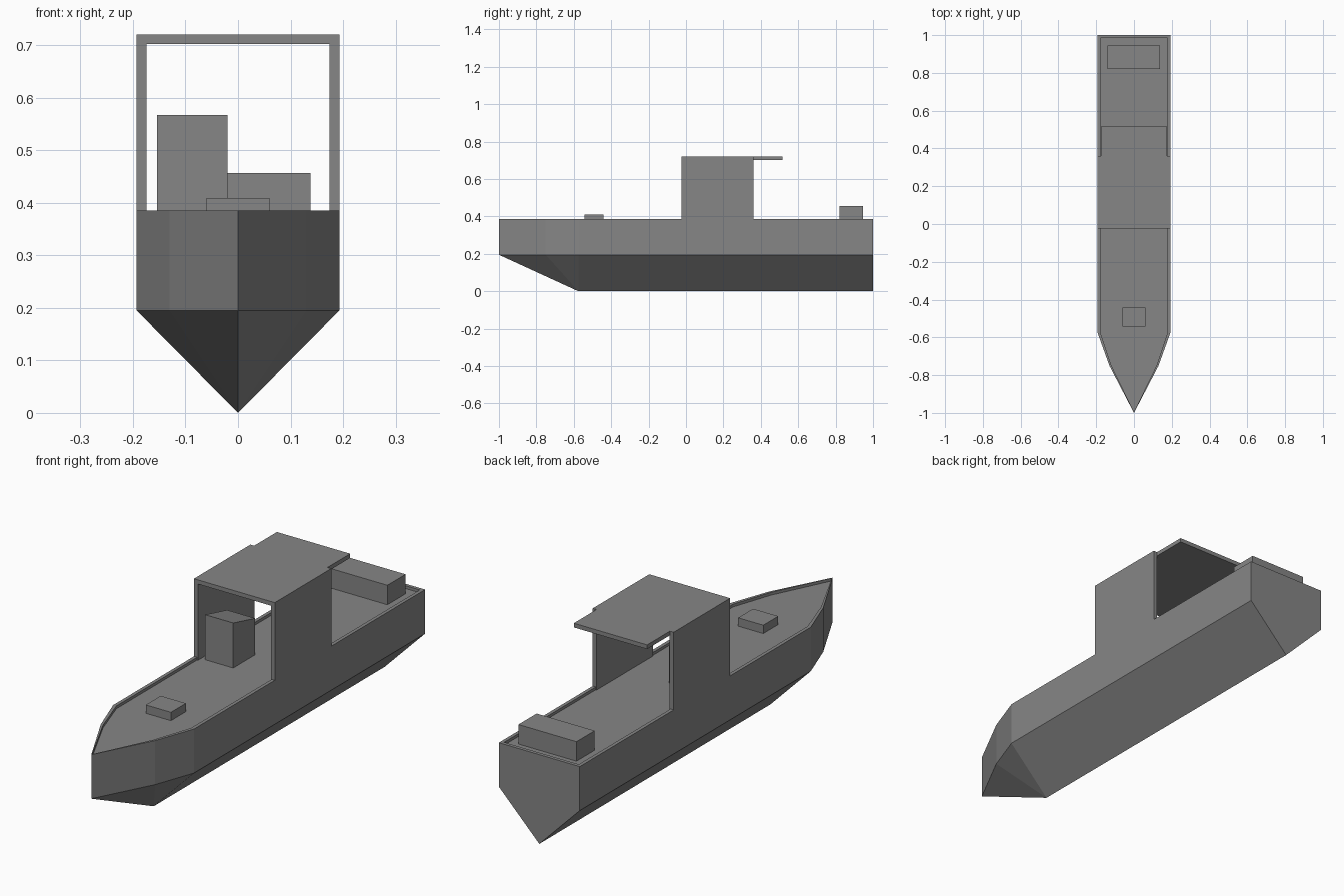
import bpy, bmesh

if "Cube" in bpy.data.objects:
    bpy.data.objects.remove(bpy.data.objects["Cube"])

DECK, RIM, CHINE, ROOF = 0.373, 0.385, 0.195, 0.72

paint = bpy.data.materials.new("dark_grey")
paint.diffuse_color = (0.24, 0.24, 0.24, 1)
paint.use_nodes = True
paint.node_tree.nodes["Principled BSDF"].inputs["Base Color"].default_value = paint.diffuse_color


def finish(name, bm):
    bmesh.ops.recalc_face_normals(bm, faces=bm.faces)
    mesh = bpy.data.meshes.new(name)
    bm.to_mesh(mesh)
    bm.free()
    mesh.materials.append(paint)
    obj = bpy.data.objects.new(name, mesh)
    bpy.context.collection.objects.link(obj)
    return obj


def prism(name, lower, upper):
    """Solid joining two matching rings of points."""
    bm = bmesh.new()
    a = [bm.verts.new(p) for p in lower]
    b = [bm.verts.new(p) for p in upper]
    n = len(a)
    bm.faces.new(a)
    bm.faces.new(b)
    for i in range(n):
        j = (i + 1) % n
        bm.faces.new((a[i], a[j], b[j], b[i]))
    return finish(name, bm)


def box(name, x0, x1, y0, y1, z0, z1, back_z=None):
    back_z = z1 if back_z is None else back_z
    plan = [(x0, y0), (x1, y0), (x1, y1), (x0, y1)]
    tops = [z1, z1, back_z, back_z]
    return prism(name, [(x, y, z0) for x, y in plan],
                 [(x, y, z) for (x, y), z in zip(plan, tops)])


def ring(bm, half, z):
    """Closed plan ring from the bow point and its starboard side."""
    pts = half + [(-x, y) for x, y in reversed(half[1:])]
    return [bm.verts.new((x, y, z)) for x, y in pts]


# Hull with recessed deck, thin bulwark and V-shaped bottom
outer = [(0, -1), (0.13, -0.75), (0.193, -0.575), (0.193, 1)]
inner = [(0, -0.994), (0.119, -0.75), (0.178, -0.575), (0.178, 0.985)]
bm = bmesh.new()
rings = [ring(bm, inner, DECK), ring(bm, inner, RIM),
         ring(bm, outer, RIM), ring(bm, outer, CHINE)]
bm.faces.new(rings[0])
for r, s in zip(rings, rings[1:]):
    for i in range(len(r)):
        j = (i + 1) % len(r)
        bm.faces.new((r[i], r[j], s[j], s[i]))
c = rings[-1]
fore = bm.verts.new((0, -0.575, 0))
aft = bm.verts.new((0, 1, 0))
for i, j in ((0, 1), (1, 2), (5, 6), (6, 0)):
    bm.faces.new((c[i], c[j], fore))
bm.faces.new((c[2], c[3], aft, fore))
bm.faces.new((c[4], c[5], fore, aft))
bm.faces.new((c[3], c[4], aft))
finish("hull", bm)

# Wheelhouse: an arch open at the front and back
arch = [(-0.193, DECK), (-0.193, ROOF), (0.193, ROOF), (0.193, DECK),
        (0.174, DECK), (0.174, 0.702), (-0.174, 0.702), (-0.174, DECK)]
prism("wheelhouse", [(x, -0.025, z) for x, z in arch],
      [(x, 0.36, z) for x, z in arch])
box("roof_overhang", -0.175, 0.175, 0.36, 0.515, 0.702, ROOF)

# Deck fittings; the helm console has a top sloping down to the back
box("helm_console", -0.154, -0.02, -0.004, 0.146, DECK, 0.567, 0.53)
box("stern_locker", -0.139, 0.138, 0.821, 0.945, DECK, 0.457)
box("bow_hatch", -0.06, 0.06, -0.543, -0.441, DECK, 0.409)
